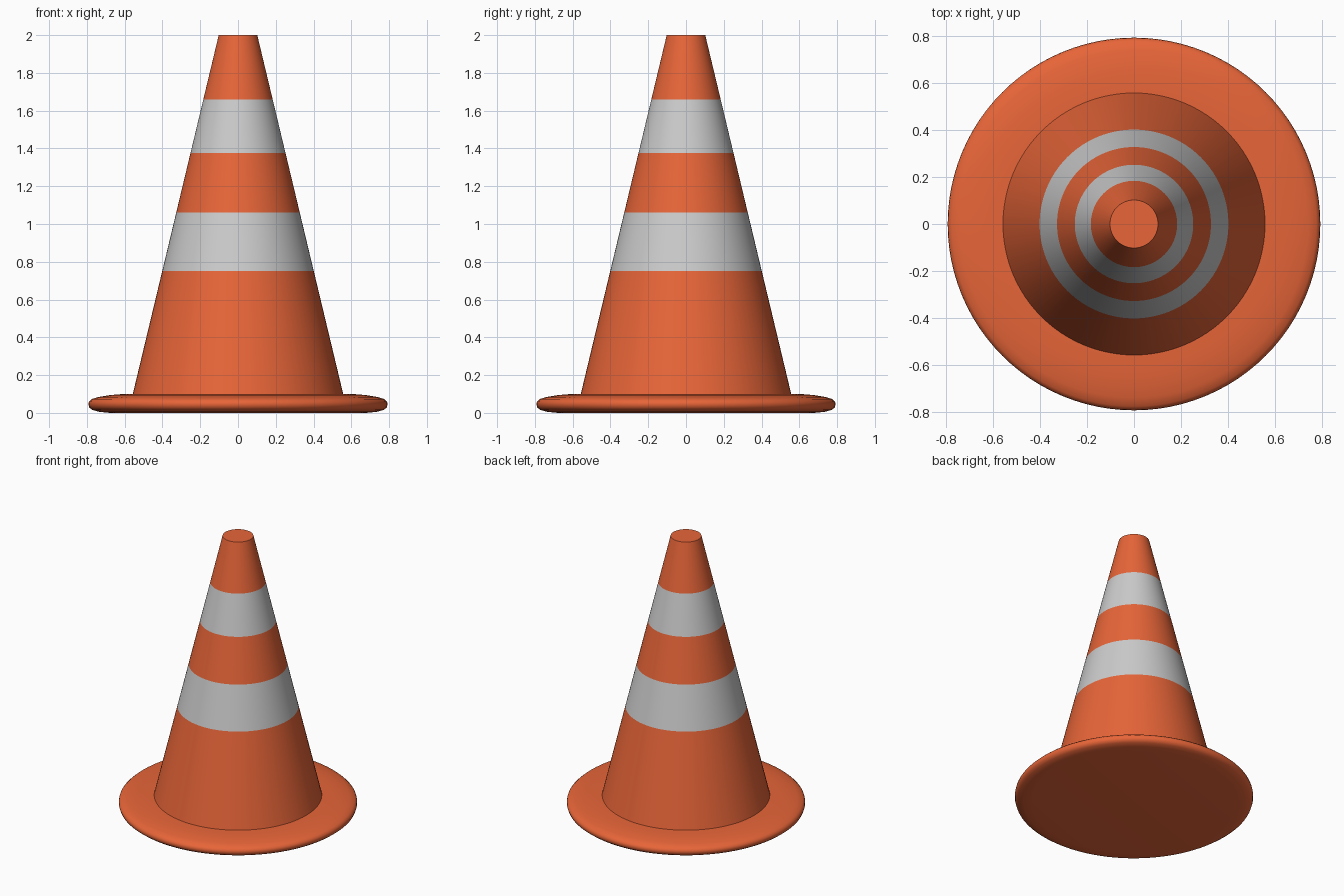
import bpy, bmesh, math

if "Cube" in bpy.data.objects:
    bpy.data.objects.remove(bpy.data.objects["Cube"])

SEGMENTS = 96


def material(name, color):
    m = bpy.data.materials.new(name)
    m.diffuse_color = (*color, 1)
    m.use_nodes = True
    m.node_tree.nodes["Principled BSDF"].inputs["Base Color"].default_value = m.diffuse_color
    return m


orange = material("orange_plastic", (0.80, 0.13, 0.04))
silver = material("reflective_band", (0.60, 0.60, 0.60))


def lathe(name, profile, bands, mats):
    """Spin an (r, z) profile around z; bands gives a material index per segment."""
    bm = bmesh.new()
    rings = []
    for r, z in profile:
        if r == 0:
            rings.append([bm.verts.new((0, 0, z))] * SEGMENTS)
        else:
            rings.append([bm.verts.new((r * math.cos(a), r * math.sin(a), z))
                          for a in (math.tau * i / SEGMENTS for i in range(SEGMENTS))])
    for low, high, band in zip(rings, rings[1:], bands):
        for i in range(SEGMENTS):
            j = (i + 1) % SEGMENTS
            corners = list(dict.fromkeys((low[i], low[j], high[j], high[i])))
            bm.faces.new(corners).material_index = band
    mesh = bpy.data.meshes.new(name)
    bm.to_mesh(mesh)
    bm.free()
    for m in mats:
        mesh.materials.append(m)
    obj = bpy.data.objects.new(name, mesh)
    bpy.context.collection.objects.link(obj)
    bpy.ops.object.select_all(action='DESELECT')
    obj.select_set(True)
    bpy.context.view_layer.objects.active = obj
    bpy.ops.object.shade_smooth_by_angle(angle=math.radians(40))
    return obj


# Round base plate with a soft rim
base = [(0, 0), (0.68, 0), (0.735, 0.006), (0.77, 0.015), (0.787, 0.028),
        (0.792, 0.045), (0.789, 0.06), (0.775, 0.073), (0.74, 0.084),
        (0.68, 0.094), (0.62, 0.099), (0.557, 0.10)]
lathe("base_plate", base, [0] * (len(base) - 1), [orange])


# Tapered body with two reflective bands and a flat closed top
def cone_radius(z):
    return 0.557 + (0.102 - 0.557) * (z - 0.10) / 1.90


heights = [0.10, 0.75, 1.06, 1.375, 1.66, 2.0]
body = [(cone_radius(z), z) for z in heights] + [(0, 2.0)]
lathe("cone_body", body, [0, 1, 0, 1, 0, 0], [orange, silver])
